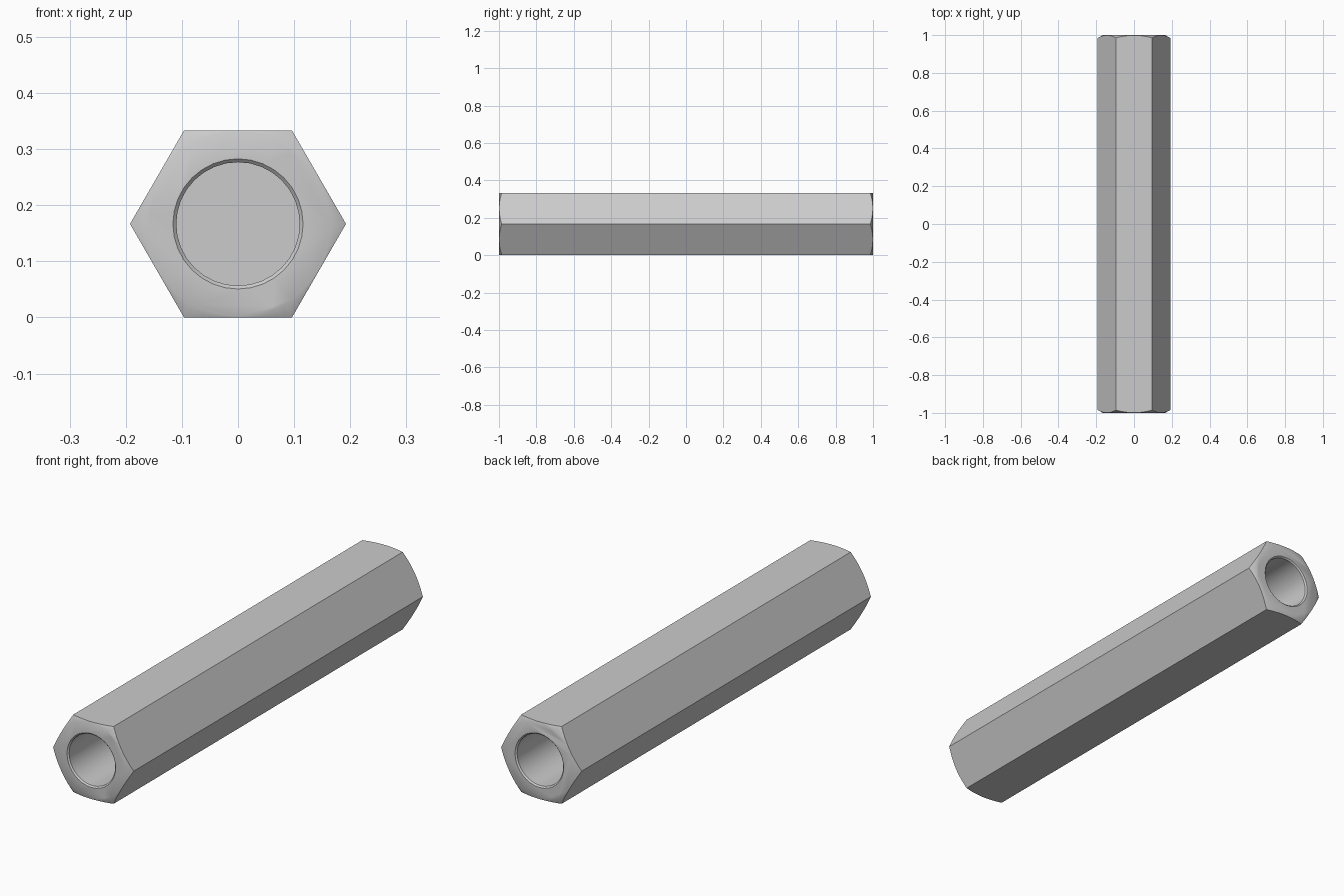
import bpy, math

if "Cube" in bpy.data.objects:
    bpy.data.objects.remove(bpy.data.objects["Cube"])

AF = 1 / 3                      # hexagon width across flats
R_FLAT = AF / 2
R_CORNER = R_FLAT / math.cos(math.pi / 6)
HOLE_R, MOUTH_R, DEPTH = 0.110, 0.116, 0.65


def lathe(name, profile, sides, turn=0.0):
    """Solid of revolution around the y axis from (radius, y) points."""
    verts, faces = [], []
    for r, y in profile:
        for i in range(sides):
            a = 2 * math.pi * i / sides + turn
            verts.append((r * math.cos(a), y, R_FLAT + r * math.sin(a)))
    for k in range(len(profile) - 1):
        for i in range(sides):
            j = (i + 1) % sides
            faces.append((k * sides + i, (k + 1) * sides + i,
                          (k + 1) * sides + j, k * sides + j))
    last = (len(profile) - 1) * sides
    faces.append(tuple(range(sides)))
    faces.append(tuple(last + i for i in reversed(range(sides))))
    mesh = bpy.data.meshes.new(name)
    mesh.from_pydata(verts, [], faces)
    mesh.update()
    obj = bpy.data.objects.new(name, mesh)
    bpy.context.collection.objects.link(obj)
    return obj


def boolean(obj, tool, operation):
    mod = obj.modifiers.new(operation.lower(), 'BOOLEAN')
    mod.operation, mod.solver, mod.object = operation, 'EXACT', tool
    bpy.context.view_layer.objects.active = obj
    bpy.ops.object.modifier_apply(modifier=mod.name)
    bpy.data.objects.remove(tool)


# Hexagonal bar
bar = lathe("hex_standoff", [(R_CORNER, -1), (R_CORNER, 1)], 6)

# Conical chamfer on the corners of both ends
big = 0.25
r0 = R_FLAT - 0.002
drop = (big - r0) * math.tan(math.radians(28))
boolean(bar, lathe("chamfer_envelope",
                   [(r0, -1), (big, -1 + drop), (big, 1 - drop), (r0, 1)], 96),
        'INTERSECT')

# Blind hole with a small countersink in each end
lip = MOUTH_R - HOLE_R
for s in (-1, 1):
    prof = [(MOUTH_R + 0.02, s * 1.02), (MOUTH_R, s), (HOLE_R, s * (1 - lip)),
            (HOLE_R, s * (1 - DEPTH))]
    if s > 0:
        prof.reverse()
    boolean(bar, lathe("hole_cutter", prof, 32), 'DIFFERENCE')

# Smooth cone and bore, crisp edges elsewhere
bpy.ops.object.select_all(action='DESELECT')
bar.select_set(True)
bpy.context.view_layer.objects.active = bar
bpy.ops.object.shade_smooth_by_angle(angle=math.radians(30))
